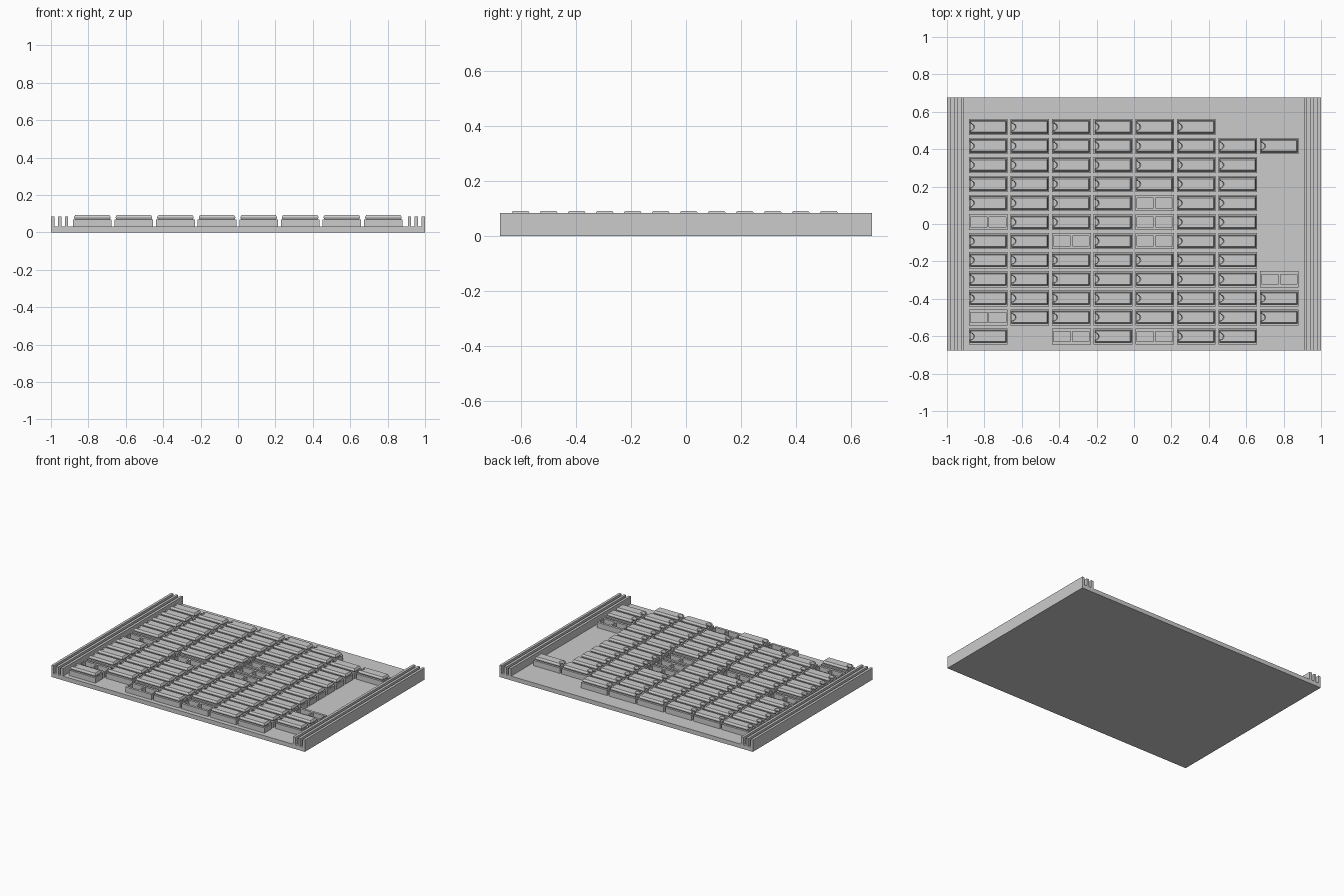
import bpy, bmesh
from math import sin, cos, pi
from mathutils import Matrix

if "Cube" in bpy.data.objects:
    bpy.data.objects.remove(bpy.data.objects["Cube"], do_unlink=True)

grey = bpy.data.materials.new("plain_grey")
grey.use_nodes = True
grey.diffuse_color = (0.6, 0.6, 0.6, 1)
grey.node_tree.nodes["Principled BSDF"].inputs["Base Color"].default_value = (0.6, 0.6, 0.6, 1)

BOARD_TOP, SOCKET_TOP, CHIP_TOP, FIN_TOP = 0.03, 0.068, 0.092, 0.084


def add_box(bm, x0, x1, y0, y1, z0, z1):
    place = Matrix.Translation(((x0 + x1) / 2, (y0 + y1) / 2, (z0 + z1) / 2))
    bmesh.ops.create_cube(bm, size=1, matrix=place @ Matrix.Diagonal((x1 - x0, y1 - y0, z1 - z0, 1)))


def to_mesh(bm, name):
    bmesh.ops.recalc_face_normals(bm, faces=bm.faces)
    mesh = bpy.data.meshes.new(name)
    bm.to_mesh(mesh)
    bm.free()
    mesh.materials.append(grey)
    return mesh


def place(name, mesh, x=0, y=0):
    ob = bpy.data.objects.new(name, mesh)
    ob.location = (x, y, 0)
    bpy.context.collection.objects.link(ob)


def socket_mesh():
    """Frame of two long rails and three cross bars around two open pockets."""
    bm = bmesh.new()
    w, d, pocket = 0.1035, 0.043, 0.0265
    for s in (-1, 1):
        a, b = sorted((s * pocket, s * d))
        add_box(bm, -w, w, a, b, BOARD_TOP, SOCKET_TOP)
    for a, b in ((-w, -0.095), (-0.005, 0.005), (0.095, w)):
        add_box(bm, a, b, -pocket, pocket, BOARD_TOP, SOCKET_TOP)
    return to_mesh(bm, "socket")


def chip_outline(inset):
    """Rectangle with a half-round notch in the -x end."""
    w, d, r = 0.0975 - inset, 0.034 - inset, 0.018
    notch = [(-w + r * cos(a), r * sin(a)) for a in (pi / 2 - pi * i / 8 for i in range(9))]
    return [(-w, -d), (w, -d), (w, d), (-w, d)] + notch


def chip_mesh():
    """Body lofted through its widest waist to a narrower top."""
    bm = bmesh.new()
    rings = []
    for z, inset in ((SOCKET_TOP, 0.005), (0.078, 0), (0.082, 0), (CHIP_TOP, 0.006)):
        rings.append([bm.verts.new((x, y, z)) for x, y in chip_outline(inset)])
    n = len(rings[0])
    for low, high in zip(rings, rings[1:]):
        for i in range(n):
            j = (i + 1) % n
            bm.faces.new((low[i], low[j], high[j], high[i]))
    bm.faces.new(rings[0])
    bm.faces.new(rings[-1])
    return to_mesh(bm, "chip")


# Base board
bm = bmesh.new()
add_box(bm, -1, 1, -0.675, 0.675, 0, BOARD_TOP)
place("board", to_mesh(bm, "board"))

# Three upright fins along each short side
for side, label in ((-1, "right"), (1, "left")):
    bm = bmesh.new()
    for i in range(3):
        a, b = sorted((side * (1 - 0.037 * i), side * (0.982 - 0.037 * i)))
        add_box(bm, a, b, -0.675, 0.675, BOARD_TOP, FIN_TOP)
    place(label + "_fins", to_mesh(bm, label + "_fins"))

# Rows from back to front: C = socket with chip, o = open socket, . = nothing
LAYOUT = """
CCCCCC..
CCCCCCCC
CCCCCCC.
CCCCCCC.
CCCCoCC.
oCCCoCC.
CCoCoCC.
CCCCCCC.
CCCCCCCo
CCCCCCCC
oCCCCCCC
C.oCoCC.
""".split()

socket, chip = socket_mesh(), chip_mesh()
for row, cells in enumerate(LAYOUT):
    for col, cell in enumerate(cells):
        x, y = -0.779 + 0.2223 * col, 0.519 - 0.1018 * row
        if cell != ".":
            place("socket", socket, x, y)
        if cell == "C":
            place("chip", chip, x, y)
